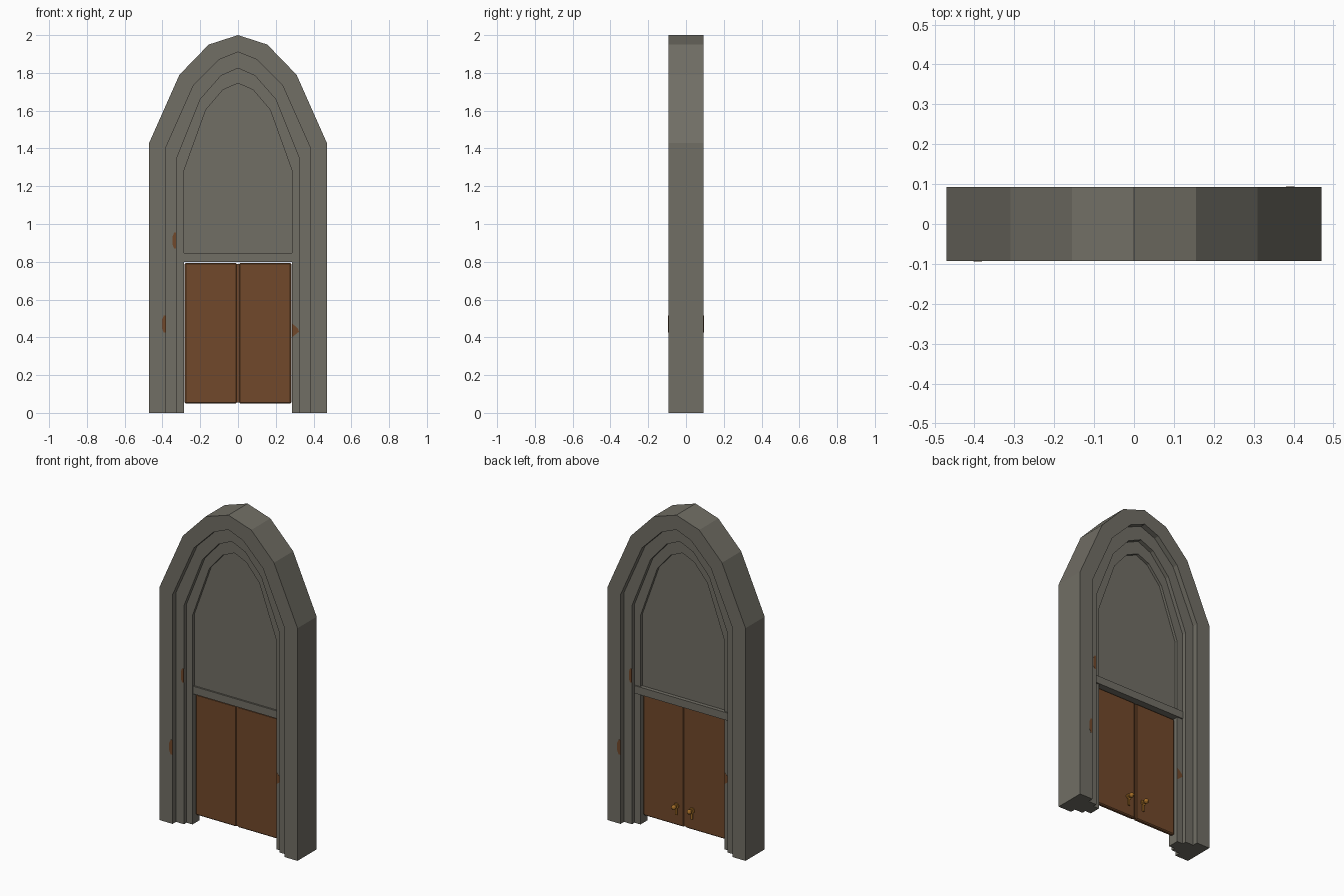
import bpy, bmesh, math
from mathutils import Matrix

if "Cube" in bpy.data.objects:
    bpy.data.objects.remove(bpy.data.objects["Cube"])


def material(name, rgb):
    m = bpy.data.materials.new(name)
    m.diffuse_color = (*rgb, 1)
    m.use_nodes = True
    m.node_tree.nodes["Principled BSDF"].inputs["Base Color"].default_value = m.diffuse_color
    return m


STONE = material("grey_stone", (0.165, 0.157, 0.130))
WOOD = material("brown_wood", (0.165, 0.066, 0.024))
BRASS = material("dark_brass", (0.36, 0.15, 0.02))


def finish(name, bm, mat):
    bmesh.ops.recalc_face_normals(bm, faces=bm.faces[:])
    me = bpy.data.meshes.new(name)
    bm.to_mesh(me)
    bm.free()
    me.materials.append(mat)
    ob = bpy.data.objects.new(name, me)
    bpy.context.collection.objects.link(ob)
    return ob


def box(name, x0, x1, y0, y1, z0, z1, mat, bevel=0):
    bm = bmesh.new()
    bmesh.ops.create_cube(bm, size=1)
    for v in bm.verts:
        v.co = ((x0 + x1) / 2 + v.co.x * (x1 - x0),
                (y0 + y1) / 2 + v.co.y * (y1 - y0),
                (z0 + z1) / 2 + v.co.z * (z1 - z0))
    if bevel:
        bmesh.ops.bevel(bm, geom=bm.edges[:], offset=bevel, segments=1, affect='EDGES')
    return finish(name, bm, mat)


def slab(name, outline, y0, y1, mat):
    """Extrude an (x, z) outline from y0 to y1."""
    bm = bmesh.new()
    a = [bm.verts.new((x, y0, z)) for x, z in outline]
    b = [bm.verts.new((x, y1, z)) for x, z in outline]
    bm.faces.new(a)
    bm.faces.new(b[::-1])
    n = len(a)
    for i in range(n):
        j = (i + 1) % n
        bm.faces.new((a[i], b[i], b[j], a[j]))
    return finish(name, bm, mat)


def arch(half, base=0):
    """Full arch outline from its right half, springing point to apex."""
    right = [(half[0][0], base)] + half
    return [(-x, z) for x, z in right] + [(x, z) for x, z in right[-2::-1]]


# Pointed arch outlines, outermost to innermost
HALVES = [
    [(0.47, 1.43), (0.31, 1.79), (0.155, 1.95), (0, 2.0)],
    [(0.38, 1.41), (0.235, 1.735), (0.10, 1.87), (0, 1.91)],
    [(0.325, 1.345), (0.20, 1.66), (0.09, 1.785), (0, 1.825)],
    [(0.285, 1.285), (0.17, 1.605), (0.08, 1.71), (0, 1.745)],
]
DEPTHS = [0.093, 0.06, 0.035]

# Stepped stone surround: sweep the stepped section along the arch
section = []
for i, d in enumerate(DEPTHS):
    section += [(i, -d), (i + 1, -d)]
section += [(i, -y) for i, y in section[::-1]]
paths = [arch(h) for h in HALVES]
bm = bmesh.new()
grid = [[bm.verts.new((paths[i][k][0], y, paths[i][k][1])) for i, y in section]
        for k in range(len(paths[0]))]
n = len(section)
for r0, r1 in zip(grid, grid[1:]):
    for i in range(n):
        j = (i + 1) % n
        bm.faces.new((r0[i], r0[j], r1[j], r1[i]))
bm.faces.new(grid[0])
bm.faces.new(grid[-1][::-1])
finish("stepped_arch", bm, STONE)

# Blind panel over the doors, and the lintel below it
slab("arch_panel", arch(HALVES[3], 0.82), -0.018, 0.018, STONE)
box("lintel", -0.32, 0.32, -0.028, 0.042, 0.80, 0.847, STONE)

# Double doors, seam strip and handles on the back
for side, s in (("left", -1), ("right", 1)):
    xs = sorted((s * 0.005, s * 0.282))
    box(side + "_door", *xs, -0.01, 0.015, 0.05, 0.793, WOOD, 0.006)

    bm = bmesh.new()
    turn = Matrix.Rotation(math.pi / 2, 4, 'X')
    for r, y, depth in ((0.017, 0.018, 0.008), (0.007, 0.03, 0.02)):
        bmesh.ops.create_cone(bm, cap_ends=True, segments=10, radius1=r, radius2=r, depth=depth,
                              matrix=Matrix.Translation((s * 0.053, y, 0.17)) @ turn)
    bmesh.ops.create_uvsphere(bm, u_segments=10, v_segments=6, radius=0.015,
                              matrix=Matrix.Translation((s * 0.053, 0.043, 0.17)))
    bmesh.ops.create_cube(bm, size=1, matrix=Matrix.Translation((s * 0.053, 0.018, 0.14))
                          @ Matrix.Diagonal((0.012, 0.008, 0.05, 1)))
    finish(side + "_door_handle", bm, BRASS)
box("door_seam", -0.008, 0.008, -0.006, 0.011, 0.055, 0.788, WOOD)

# Small brown patches on the steps, turned half round for the back
PATCHES = [
    ([(-0.327, 0.87), (-0.327, 0.955), (-0.338, 0.955), (-0.346, 0.935), (-0.346, 0.89), (-0.338, 0.87)], 0.06),
    ([(-0.381, 0.425), (-0.381, 0.515), (-0.393, 0.515), (-0.402, 0.495), (-0.402, 0.445), (-0.393, 0.425)], 0.093),
    ([(0.286, 0.40), (0.323, 0.43), (0.318, 0.445), (0.286, 0.475)], 0.035),
]
for k, (pts, d) in enumerate(PATCHES):
    for side, s in (("front", 1), ("back", -1)):
        ys = sorted((-s * (d + 0.001), -s * (d - 0.002)))
        slab(f"{side}_patch_{k + 1}", [(s * x, z) for x, z in pts], *ys, WOOD)
